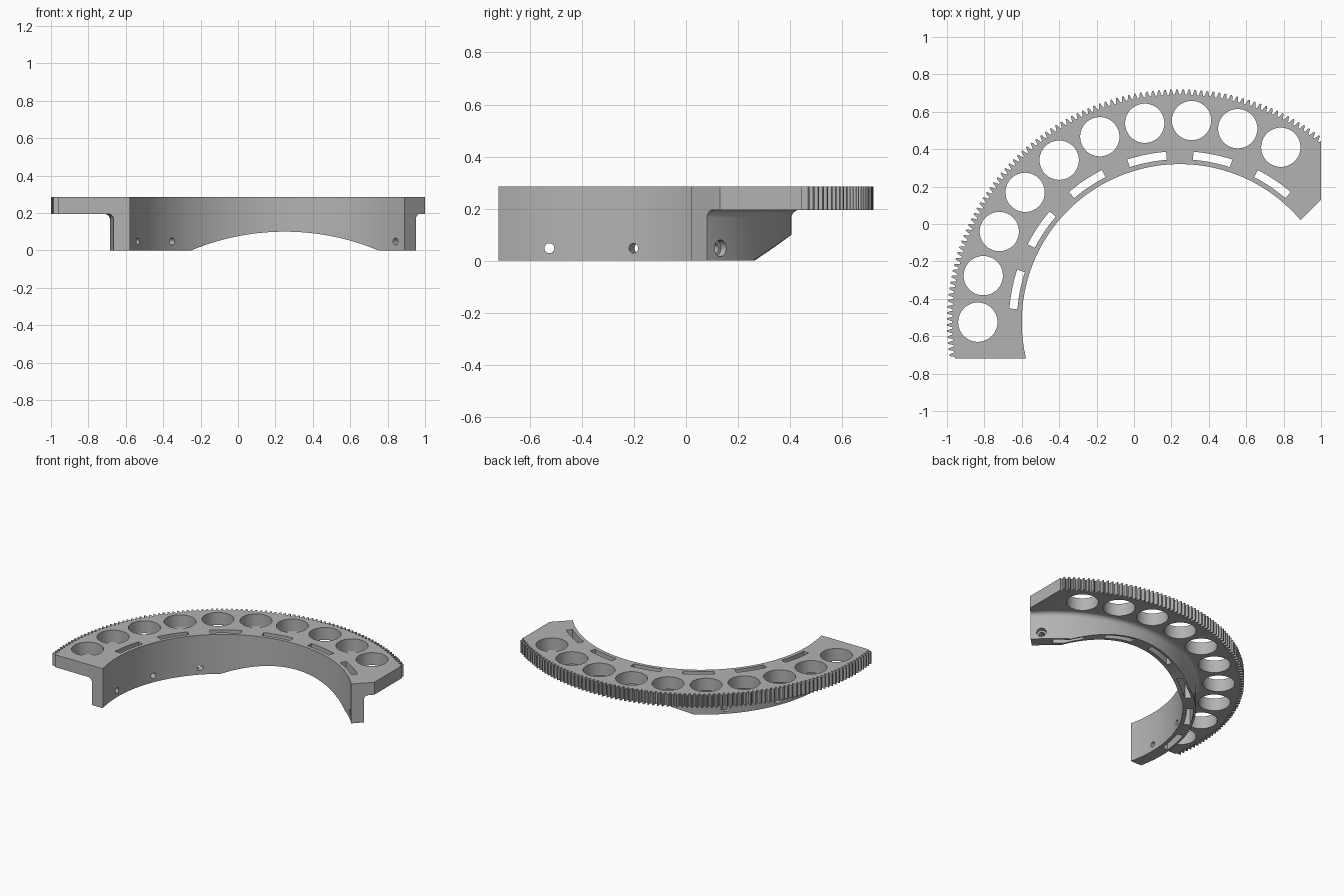
import bpy, bmesh
from math import cos, sin, pi, radians
from mathutils import Matrix, Vector

if "Cube" in bpy.data.objects:
    bpy.data.objects.remove(bpy.data.objects["Cube"])

CX, CY = 0.245, -0.525           # centre of the arc
R_IN, R_WALL, R_ROOT, R_TIP = 0.845, 0.93, 1.217, 1.245
Z_PLATE, Z_TOP, FILLET = 0.195, 0.285, 0.03
TEETH = 240                      # teeth on a full turn


def polar(r, deg, z=0.0):
    a = radians(deg)
    return Vector((CX + r * cos(a), CY + r * sin(a), z))


def make_object(name, bm):
    bmesh.ops.recalc_face_normals(bm, faces=bm.faces)
    mesh = bpy.data.meshes.new(name)
    bm.to_mesh(mesh)
    bm.free()
    ob = bpy.data.objects.new(name, mesh)
    bpy.context.collection.objects.link(ob)
    return ob


def prism(bm, outline, z0, z1):
    low = [bm.verts.new((p[0], p[1], z0)) for p in outline]
    high = [bm.verts.new((p[0], p[1], z1)) for p in outline]
    bm.faces.new(low)
    bm.faces.new(high)
    n = len(outline)
    for i in range(n):
        j = (i + 1) % n
        bm.faces.new((low[i], low[j], high[j], high[i]))


def cylinder(bm, start, end, r, sides):
    axis = end - start
    turn = axis.to_track_quat('Z', 'Y').to_matrix().to_4x4()
    bmesh.ops.create_cone(bm, cap_ends=True, segments=sides, radius1=r, radius2=r,
                          depth=axis.length,
                          matrix=Matrix.Translation((start + end) / 2) @ turn)


# Flanged ring sector: revolved section whose rim steps in and out as teeth
bm = bmesh.new()
rings = []
step = 360 / (TEETH * 4)
for i in range(int(165 / step) + 1):
    deg = 32 + i * step
    rim = R_TIP if i % 4 < 2 else R_ROOT
    section = [(R_IN, 0), (R_WALL, 0)]
    for k in range(7):
        t = k / 6 * pi / 2
        section.append((R_WALL + FILLET * (1 - cos(t)), Z_PLATE - FILLET * (1 - sin(t))))
    section += [(rim, Z_PLATE), (rim, Z_TOP), (R_IN, Z_TOP)]
    rings.append([bm.verts.new(polar(r, deg, z)) for r, z in section])
for a, b in zip(rings, rings[1:]):
    for j in range(len(a)):
        k = (j + 1) % len(a)
        bm.faces.new((a[j], a[k], b[k], b[j]))
bm.faces.new(rings[0])
bm.faces.new(rings[-1])
body = make_object("toothed_ring_segment", bm)

# Trim shape for the flat ends
trim = bmesh.new()
prism(trim, [(-1.2, -0.72), (0.15, -0.72), (1, 0.13), (1, 0.9), (-1.2, 0.9)], -0.2, 0.5)

# Large round holes through the flange
pockets = bmesh.new()
for i in range(10):
    deg = 60 + i * 120 / 9
    cylinder(pockets, polar(1.08, deg, 0.1), polar(1.08, deg, 0.4), 0.105, 64)

# Curved slots down through the wall
slots = bmesh.new()
for i in range(6):
    mid = 56.25 + 22.5 * i
    angles = [mid - 6.65 + 13.3 * k / 16 for k in range(17)]
    prism(slots, [polar(0.871, a) for a in angles] +
          [polar(0.914, a) for a in reversed(angles)], -0.1, 0.4)

# Shallow arch under the wall
arch = bmesh.new()
cylinder(arch, Vector((0.25, -0.3, -1.2)), Vector((0.25, 0.9, -1.2)), 1.3, 256)

# Radial screw bores with wider outer seats
bores, seats = bmesh.new(), bmesh.new()
for deg in (45, 135, 157.5, 180):
    cylinder(bores, polar(0.75, deg, 0.048), polar(1.1, deg, 0.048), 0.019, 32)
    cylinder(seats, polar(0.9, deg, 0.048), polar(1.1, deg, 0.048), 0.032, 32)

# Apply every cut, then drop its cutter
bpy.context.view_layer.objects.active = body
body.select_set(True)
for name, cut, mode in (("trim", trim, 'INTERSECT'), ("pockets", pockets, 'DIFFERENCE'),
                        ("slots", slots, 'DIFFERENCE'), ("arch", arch, 'DIFFERENCE'),
                        ("bores", bores, 'DIFFERENCE'), ("seats", seats, 'DIFFERENCE')):
    cutter = make_object(name + "_cutter", cut)
    cutter.hide_render = True
    mod = body.modifiers.new(name, 'BOOLEAN')
    mod.operation, mod.solver, mod.object = mode, 'EXACT', cutter
    bpy.ops.object.modifier_apply(modifier=mod.name)
    bpy.data.objects.remove(cutter)

# Plain grey
grey = bpy.data.materials.new("plain_grey")
grey.use_nodes = True
color = (0.45, 0.45, 0.45, 1)
grey.diffuse_color = color
grey.node_tree.nodes["Principled BSDF"].inputs["Base Color"].default_value = color
body.data.materials.clear()
body.data.materials.append(grey)
bpy.ops.object.shade_smooth_by_angle(angle=radians(30))
